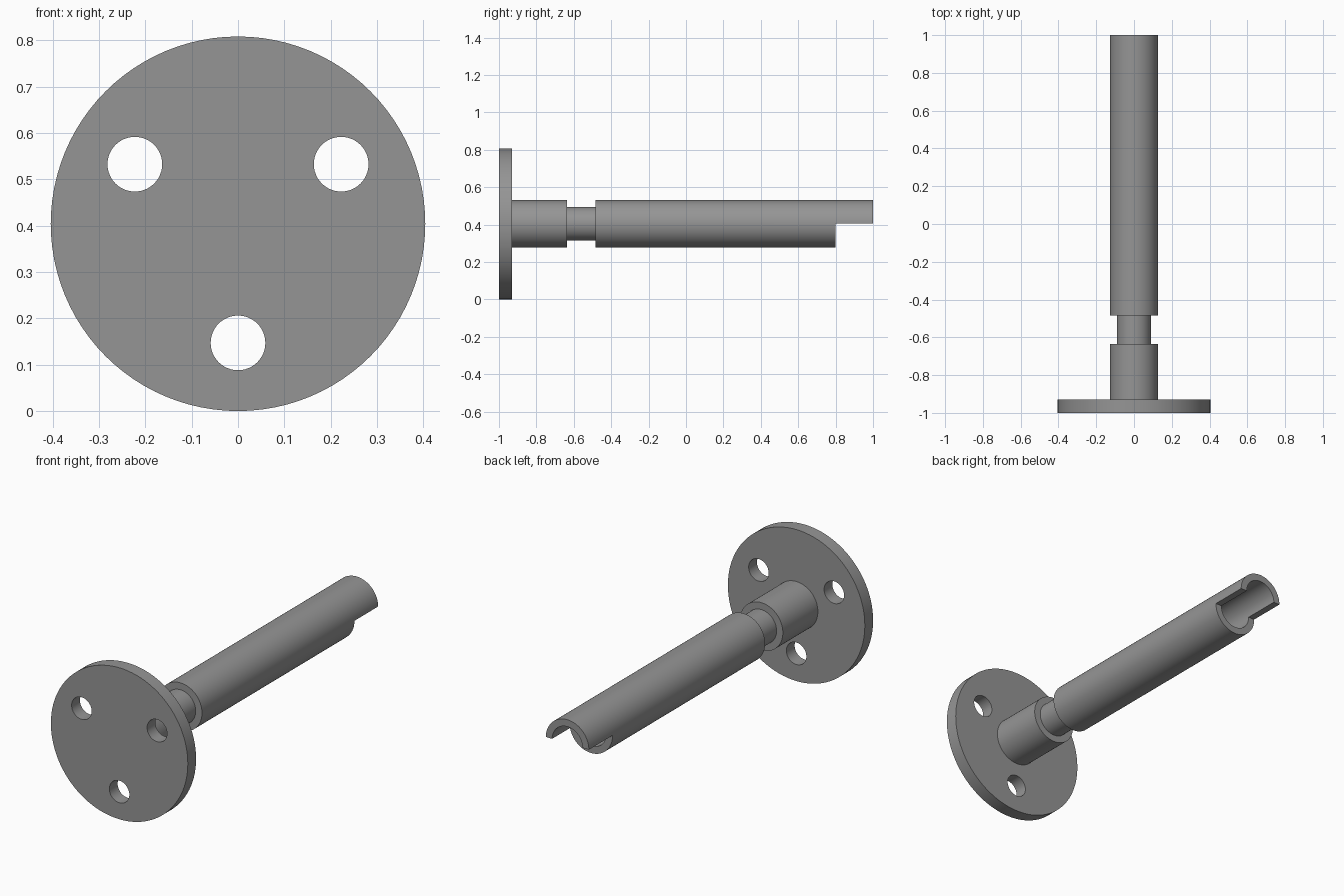
import bpy, bmesh, math
from mathutils import Vector

if "Cube" in bpy.data.objects:
    bpy.data.objects.remove(bpy.data.objects["Cube"])

CZ = 0.404          # height of the common axis
SEG = 96

grey = bpy.data.materials.new("steel grey")
grey.diffuse_color = (0.30, 0.30, 0.30, 1)
grey.use_nodes = True
grey.node_tree.nodes["Principled BSDF"].inputs["Base Color"].default_value = grey.diffuse_color


def lathe(name, profile, cx=0.0, cz=CZ, seg=SEG):
    """Closed solid of revolution about a line along y; profile holds (y, radius)."""
    bm = bmesh.new()
    rings = []
    for y, r in profile:
        rings.append([bm.verts.new((cx + r * math.cos(2 * math.pi * i / seg), y,
                                    cz + r * math.sin(2 * math.pi * i / seg)))
                      for i in range(seg)])
    for a, b in zip(rings, rings[1:]):
        for i in range(seg):
            j = (i + 1) % seg
            bm.faces.new((a[i], a[j], b[j], b[i]))
    bm.faces.new(rings[0])
    bm.faces.new(rings[-1])
    bmesh.ops.recalc_face_normals(bm, faces=bm.faces)
    me = bpy.data.meshes.new(name)
    bm.to_mesh(me)
    bm.free()
    ob = bpy.data.objects.new(name, me)
    bpy.context.collection.objects.link(ob)
    me.materials.append(grey)
    return ob


def box(name, lo, hi):
    lo, hi = Vector(lo), Vector(hi)
    bpy.ops.mesh.primitive_cube_add(size=1, location=(lo + hi) / 2)
    ob = bpy.context.object
    ob.name = name
    ob.scale = hi - lo
    bpy.ops.object.transform_apply(location=False, rotation=False, scale=True)
    ob.data.materials.append(grey)
    return ob


def cut(target, cutter):
    bpy.ops.object.select_all(action='DESELECT')
    bpy.context.view_layer.objects.active = target
    target.select_set(True)
    mod = target.modifiers.new("cut", 'BOOLEAN')
    mod.operation = 'DIFFERENCE'
    mod.solver = 'EXACT'
    mod.object = cutter
    bpy.ops.object.modifier_apply(modifier=mod.name)
    bpy.data.objects.remove(cutter, do_unlink=True)


def smooth(ob):
    bpy.ops.object.select_all(action='DESELECT')
    bpy.context.view_layer.objects.active = ob
    ob.select_set(True)
    bpy.ops.object.shade_smooth_by_angle(angle=math.radians(30))


# Round mounting flange with three bolt holes
flange = lathe("flange", [(-1.0, 0.404), (-0.93, 0.404)])
for deg in (30, 150, 270):
    a = math.radians(deg)
    cut(flange, lathe("bolt_hole", [(-1.1, 0.059), (-0.8, 0.059)],
                      0.257 * math.cos(a), CZ + 0.257 * math.sin(a), 48))
smooth(flange)

# Shaft with a neck groove, and a blind bore in its far end
R, NECK = 0.127, 0.09
shaft = lathe("shaft", [(-0.93, R), (-0.635, R), (-0.635, NECK), (-0.485, NECK),
                        (-0.485, R), (1.0, R), (1.0, NECK), (0.6, NECK)])

# Lower half of the far end removed, leaving a half shell
cut(shaft, box("end_notch", (-0.3, 0.80, 0.1), (0.3, 1.2, CZ + 0.001)))
smooth(shaft)
